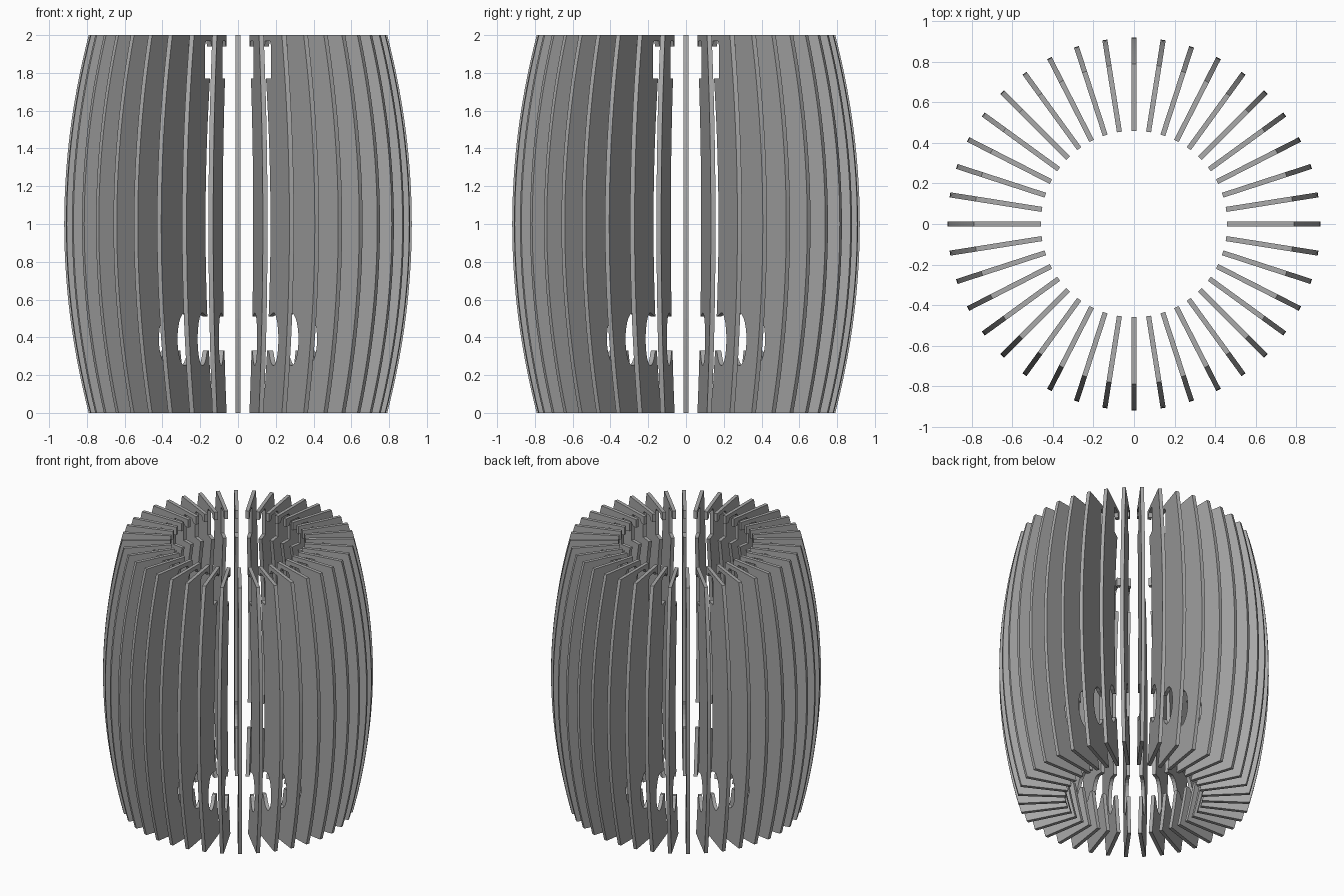
import bpy, bmesh, math
from mathutils import Matrix, Vector

cube = bpy.data.objects.get("Cube")
if cube:
    bpy.data.objects.remove(cube)

FINS = 40
THICK = 0.025
SHELL = 0.325      # radial width of a fin

grey = bpy.data.materials.new("mid grey")
grey.use_nodes = True
colour = (0.4, 0.4, 0.4, 1)
grey.diffuse_color = colour
grey.node_tree.nodes["Principled BSDF"].inputs["Base Color"].default_value = colour


def outer(z):
    return 0.92 - 0.13 * (z - 1) ** 2


def inner(z):
    return outer(z) - SHELL


def heights(a, b, n):
    return [a + (b - a) * i / n for i in range(n + 1)]


# Barrel-shaped outer edge, bottom to top
profile = [(outer(z), z) for z in heights(0, 2, 28)]

# Hooked notch at the top of the inner edge
profile += [(0.46, 2), (0.46, 1.94), (0.49, 1.94), (0.505, 1.97),
            (0.585, 1.97), (0.6, 1.95), (0.6, 1.77)]

# Curved inner edge, top to the lower pocket
profile += [(inner(z), z) for z in heights(1.77, 0.51, 16)]

# Rounded pocket with an upright lip, open towards the inside
for i in range(19):
    a = math.radians(110 - i * 260 / 18)
    profile.append((0.645 + 0.085 * math.cos(a), 0.39 + 0.14 * math.sin(a)))
profile += [(0.56, 0.33), (inner(0.33), 0.33)]
profile += [(inner(z), z) for z in heights(0.25, 0, 4)]

# One flat fin, extruded from the profile
bm = bmesh.new()
face = bm.faces.new([bm.verts.new((r, THICK / 2, z)) for r, z in profile])
extruded = bmesh.ops.extrude_face_region(bm, geom=[face], use_keep_orig=True)
moved = [g for g in extruded["geom"] if isinstance(g, bmesh.types.BMVert)]
bmesh.ops.translate(bm, verts=moved, vec=Vector((0, -THICK, 0)))
bmesh.ops.recalc_face_normals(bm, faces=bm.faces)
mesh = bpy.data.meshes.new("fin")
bm.to_mesh(mesh)
bm.free()
mesh.materials.append(grey)

# Ring of fins sharing the same mesh
for i in range(FINS):
    fin = bpy.data.objects.new(f"fin_{i + 1:02d}", mesh)
    fin.matrix_world = Matrix.Rotation(math.tau * i / FINS, 4, 'Z')
    bpy.context.collection.objects.link(fin)
